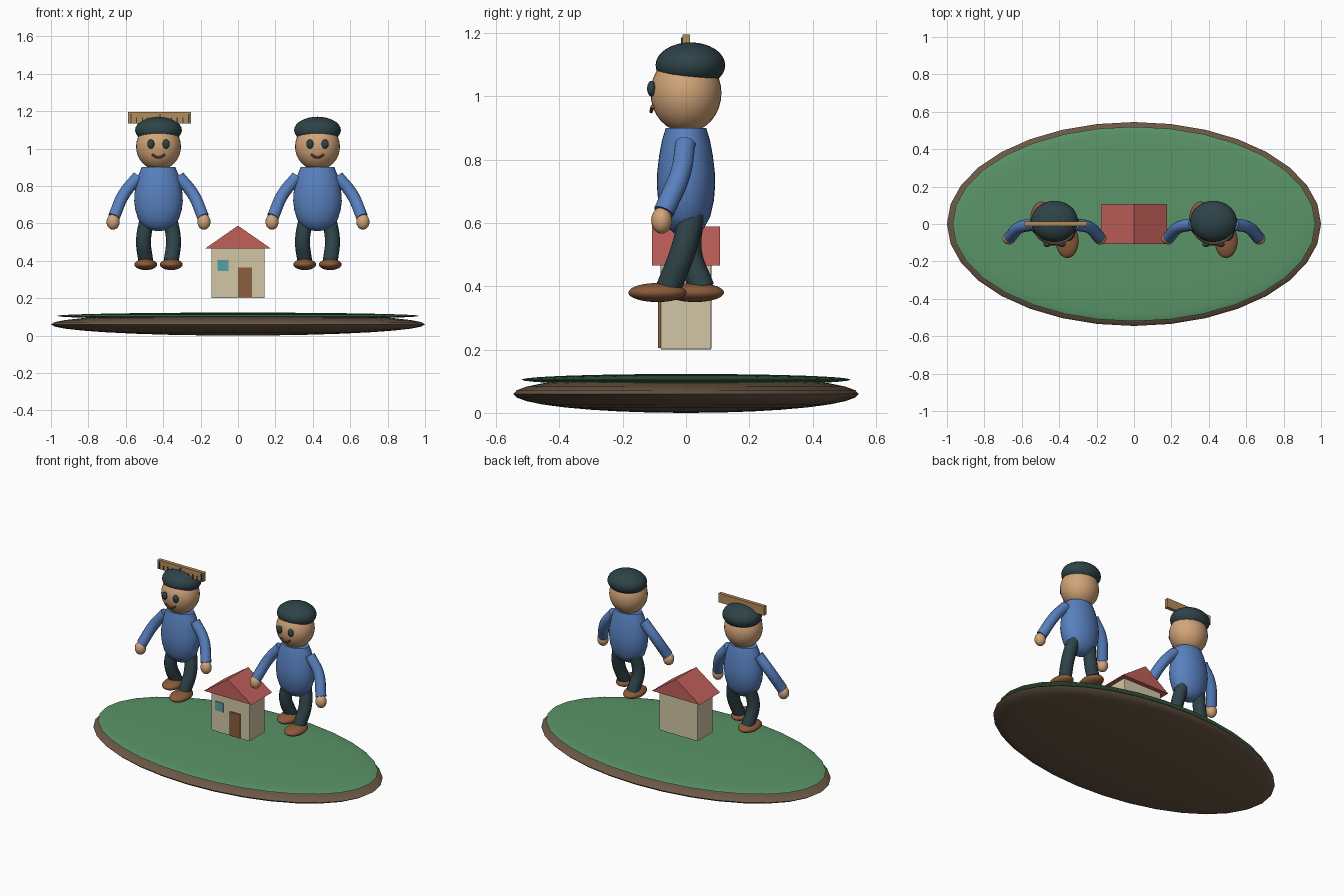
import bpy, bmesh, math

if "Cube" in bpy.data.objects:
    bpy.data.objects.remove(bpy.data.objects["Cube"])


def material(name, hex_code):
    rgb = [int(hex_code[i:i + 2], 16) / 255 for i in (0, 2, 4)]
    m = bpy.data.materials.new(name)
    m.diffuse_color = [((c + 0.055) / 1.055) ** 2.4 for c in rgb] + [1]
    m.use_nodes = True
    m.node_tree.nodes["Principled BSDF"].inputs["Base Color"].default_value = m.diffuse_color
    return m


EARTH, GRASS = material("earth", "6B5845"), material("grass", "5A9468")
WALL, ROOF = material("wall", "D2C6A6"), material("roof", "C0605A")
WOOD, GLASS = material("wood", "8A5E3E"), material("glass", "58A0A8")
SKIN, SHIRT = material("skin", "D2A478"), material("shirt", "5880BE")
DARK, SHOE = material("dark", "2E4348"), material("shoe", "8A5A3A")
RULER = material("ruler", "B48C5A")


def finish(name, mat, smooth=True):
    o = bpy.context.object
    o.name = name
    o.data.materials.append(mat)
    if smooth:
        bpy.ops.object.shade_smooth_by_angle(angle=math.radians(40))
    return o


def ellipsoid(name, loc, radii, mat, seg=32, rings=16):
    bpy.ops.mesh.primitive_uv_sphere_add(segments=seg, ring_count=rings, location=loc)
    bpy.context.object.scale = radii
    bpy.ops.object.transform_apply(location=False, rotation=False)
    return finish(name, mat)


def box(name, lo, hi, mat, bevel=0):
    bpy.ops.mesh.primitive_cube_add(size=1, location=[(a + b) / 2 for a, b in zip(lo, hi)])
    bpy.context.object.scale = [b - a for a, b in zip(lo, hi)]
    bpy.ops.object.transform_apply(location=False, rotation=False)
    o = finish(name, mat, False)
    if bevel:
        m = o.modifiers.new("bevel", "BEVEL")
        m.width, m.segments = bevel, 2
    return o


def tube(name, pts, r, mat, sides=4):
    c = bpy.data.curves.new(name, "CURVE")
    c.dimensions = "3D"
    c.bevel_depth, c.bevel_resolution, c.use_fill_caps = r, sides, True
    s = c.splines.new("BEZIER")
    s.bezier_points.add(len(pts) - 1)
    for bp, p in zip(s.bezier_points, pts):
        bp.co = p
        bp.handle_left_type = bp.handle_right_type = "AUTO"
    o = bpy.data.objects.new(name, c)
    bpy.context.collection.objects.link(o)
    bpy.ops.object.select_all(action="DESELECT")
    o.select_set(True)
    bpy.context.view_layer.objects.active = o
    bpy.ops.object.convert(target="MESH")
    return finish(name, mat)


def mesh_object(name, bm, mat, smooth):
    bmesh.ops.recalc_face_normals(bm, faces=bm.faces)
    me = bpy.data.meshes.new(name)
    bm.to_mesh(me)
    bm.free()
    o = bpy.data.objects.new(name, me)
    bpy.context.collection.objects.link(o)
    bpy.ops.object.select_all(action="DESELECT")
    o.select_set(True)
    bpy.context.view_layer.objects.active = o
    return finish(name, mat, smooth)


def torso(name, x):
    profile = [(0, .9), (.09, .9), (.107, .86), (.12, .81), (.128, .76), (.13, .72),
               (.124, .67), (.108, .62), (.08, .583), (.045, .564), (0, .558)]
    bm = bmesh.new()
    vs = [bm.verts.new((r, 0, z)) for r, z in profile]
    es = [bm.edges.new(p) for p in zip(vs, vs[1:])]
    bmesh.ops.spin(bm, geom=vs + es, cent=(0, 0, 0), axis=(0, 0, 1),
                   angle=2 * math.pi, steps=32)
    bmesh.ops.remove_doubles(bm, verts=bm.verts, dist=1e-4)
    for v in bm.verts:
        v.co.y *= .71
        v.co.x += x
    mesh_object(name, bm, SHIRT, True)


# island: earth disc with a grass cap
ellipsoid("island_earth", (0, 0, .06), (1, .545, .06), EARTH)
ellipsoid("island_grass", (0, 0, .105), (.97, .52, .018), GRASS)

# house
box("house_walls", (-.143, -.08, .2), (.143, .08, .47), WALL, .004)
box("house_door", (0, -.088, .205), (.075, -.075, .365), WOOD)
box("house_window", (-.11, -.086, .345), (-.05, -.075, .405), GLASS)
bm = bmesh.new()
gable = bm.faces.new([bm.verts.new(p) for p in
                      ((-.176, -.108, .465), (.176, -.108, .465), (0, -.108, .588))])
ext = bmesh.ops.extrude_face_region(bm, geom=[gable], use_keep_orig=True)
for v in ext["geom"]:
    if isinstance(v, bmesh.types.BMVert):
        v.co.y = .108
mesh_object("house_roof", bm, ROOF, False)

# two walking figures
for who, x in (("left_figure", -.425), ("right_figure", .425)):
    torso(who + "_torso", x)
    ellipsoid(who + "_head", (x, 0, 1.01), (.12, .112, .125), SKIN)
    ellipsoid(who + "_hair", (x, .014, 1.098), (.125, .11, .072), DARK)
    tube(who + "_mouth", [(x - .034, -.106, .968), (x, -.11, .952), (x + .034, -.106, .968)],
         .006, SHOE, 2)
    for s, side in ((-1, "_left"), (1, "_right")):
        ellipsoid(who + side + "_eye", (x + s * .041, -.109, 1.024), (.019, .014, .025),
                  DARK, 16, 8)
        tube(who + side + "_arm", [(x + s * .108, -.002, .85), (x + s * .185, -.018, .755),
                                   (x + s * .238, -.07, .635)], .033, SHIRT)
        ellipsoid(who + side + "_hand", (x + s * .243, -.077, .608), (.035, .033, .042),
                  SKIN, 16, 12)
        # the right foot steps forward, the left trails
        ankle = -.055 if s > 0 else .05
        tube(who + side + "_leg", [(x + s * .06, .02, .63), (x + s * .08, .0 - s * .01, .51),
                                   (x + s * .068, ankle, .395)], .04, DARK)
        foot = -.09 if s > 0 else .028
        ellipsoid(who + side + "_shoe", (x + s * .068, foot, .38), (.061, .092, .03), SHOE)

# ruler balanced on the left figure's head
box("ruler_bar", (-.587, -.011, 1.135), (-.25, .013, 1.195), RULER)
for i in range(11):
    tx = -.573 + i * .031
    top = 1.185 if i % 5 == 0 else 1.165
    box("ruler_mark_%d" % i, (tx - .003, -.016, 1.137), (tx + .003, -.009, top), DARK)
